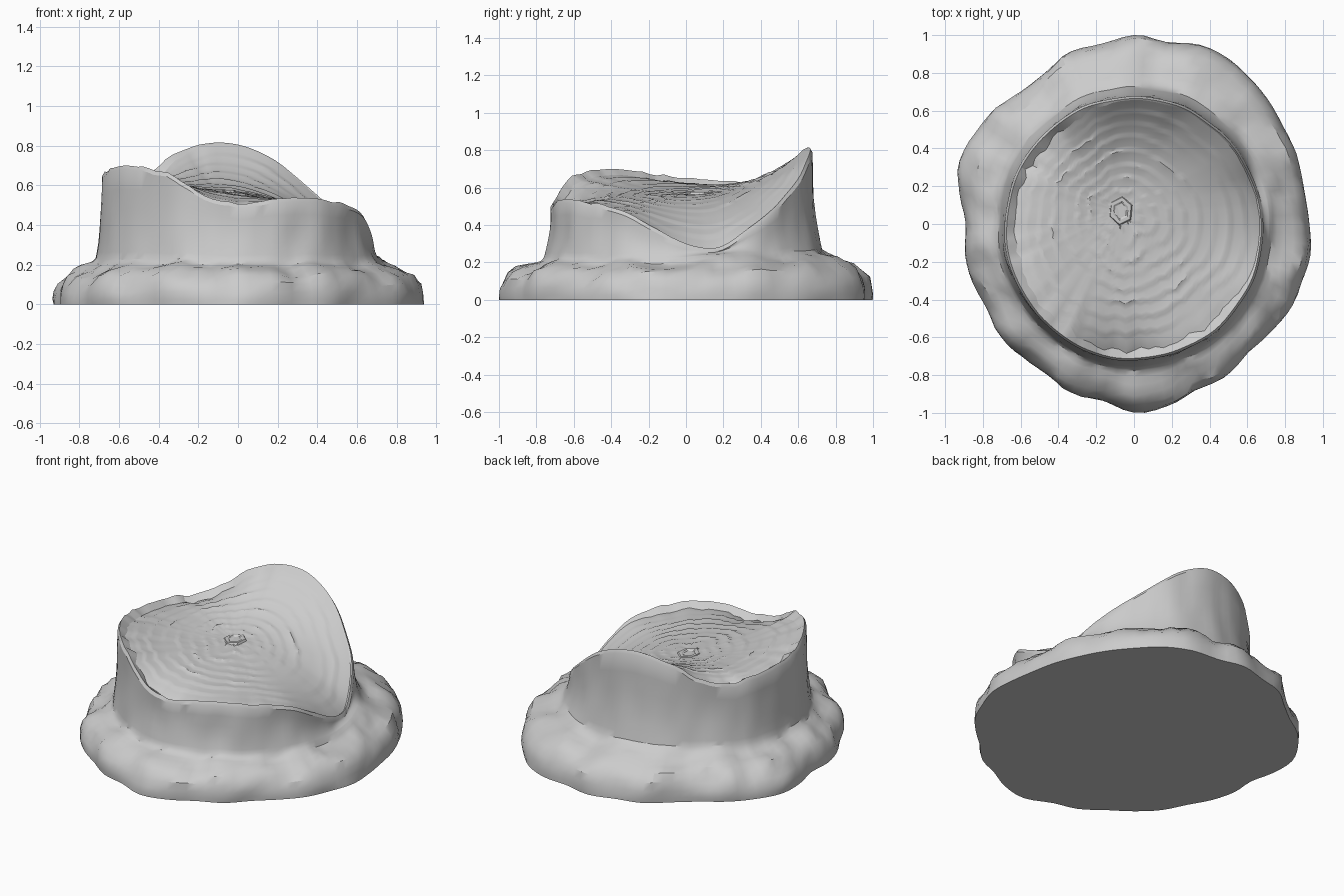
import bpy
import bmesh
from math import sin, cos, tau, pi, radians, degrees
from mathutils import Vector, noise

SEGMENTS = 108

# Radius of the root flare every 10 degrees, counter-clockwise from +x
FLARE = [.93, .92, .93, .94, .96, .98, 1.01, 1.01, .98, 1, .97, .97,
         .93, .92, .95, .97, .98, .94, .89, .91, .91, .9, .92, .92,
         .92, .95, .95, 1, .98, .94, .94, .91, .92, .94, .94, .95]

# Height of the broken rim every 15 degrees
RIM = [.3, .28, .38, .49, .61, .735, .805, .81, .75, .65, .62, .64,
       .65, .67, .695, .69, .66, .56, .505, .535, .535, .515, .48, .39]

# Root flare profile: share of the way from trunk to outline, height
ROOT_PROFILE = [(.995, 0), (1, .025), (.98, .06), (.92, .1), (.79, .138),
                (.62, .163), (.43, .18), (.29, .193), (.18, .207), (.11, .228)]


def around(table, angle):
    """Smooth periodic interpolation of a table of values."""
    count = len(table)
    place = (angle % tau) / tau * count
    i = int(place)
    t = place - i
    a, b, c, d = (table[(i + k) % count] for k in (-1, 0, 1, 2))
    return b + t * ((c - a) + t * ((2*a - 5*b + 4*c - d)
                    + t * (3*(b - c) + d - a))) / 2


def harmonic(order):
    """One cosine and sine pair of the rim height."""
    turns = [tau * order * i / len(RIM) for i in range(len(RIM))]
    half = len(RIM) / 2
    return (order, sum(z * cos(t) for z, t in zip(RIM, turns)) / half,
            sum(z * sin(t) for z, t in zip(RIM, turns)) / half)


HARMONICS = [harmonic(order) for order in range(1, 7)]
GRAIN_CENTRE = Vector((-0.07, 0.07, sum(RIM) / len(RIM) - 0.015))


def saddle(share, angle):
    """Height of the warped cut, calmer towards the grain centre."""
    return GRAIN_CENTRE.z + sum(
        share ** (0.6 + 0.9 * k) * (c * cos(k * angle) + s * sin(k * angle))
        for k, c, s in HARMONICS)


def rough(x, y, z, scale):
    return noise.noise(Vector((x, y, z)) * scale)


def polar(angle, radius, height):
    return Vector((cos(angle) * radius, sin(angle) * radius, height))


def trunk_radius(angle):
    wobble = rough(cos(angle), sin(angle), 5, 3)
    return 0.685 + 0.015 * sin(angle) ** 2 - 0.023 * sin(angle) + 0.01 * wobble


def lip_strength(angle):
    """The bark lip stands proud everywhere but the low and tall sides."""
    turn = degrees(angle % tau)
    return max(0.15, min(1, (turn - 95) / 30, (345 - turn) / 25))


def rim_height(angle):
    jag = rough(cos(angle), sin(angle), 2, 9)
    return around(RIM, angle) + 0.014 * jag * lip_strength(angle)


def inner_edge(angle):
    """Where the cut wood meets the bark lip."""
    lip = lip_strength(angle)
    ragged = 0.03 * rough(cos(angle), sin(angle), 9, 10)
    return polar(angle, trunk_radius(angle) - 0.014 - (0.04 + ragged) * lip,
                 rim_height(angle) - 0.032 * lip)


def bark_column(angle):
    """Points up one side of the stump, from the ground over the lip."""
    core, outline, rim = trunk_radius(angle), around(FLARE, angle), rim_height(angle)
    back = max(0, sin(angle))
    points = []
    for share, height in ROOT_PROFILE:
        # Lumpy roots, fuller and higher at the back
        bulge = sin(pi * min(1, height / 0.25))
        fuller = share + 0.14 * back * bulge * (1 - share)
        radius = core + 0.008 + (outline - core - 0.008) * fuller
        spot = (cos(angle) * radius, sin(angle) * radius, height)
        lump, fine = rough(*spot, 5), rough(*spot, 13)
        radius += bulge * (0.025 * lump + 0.015 * fine)
        z = height * (1 + 0.18 * back + 0.2 * lump * bulge + 0.12 * fine * bulge)
        points.append(polar(angle, radius, min(z, rim - 0.02)))
    # Trunk wall, easing out of the roots
    bottom = points[-1].z
    foot = points[-1].xy.length - core
    top = rim - 0.02
    for step in (0.08, 0.2, 0.36, 0.55, 0.78, 1):
        z = bottom + (top - bottom) * step
        groove = rough(cos(angle), sin(angle), z * 0.5, 6)
        spread = foot * (1 - step) ** 2.4 + 0.014 * groove * sin(pi * step)
        points.append(polar(angle, core + spread, z))
    # Ragged top of the lip, then its inner side
    points.append(polar(angle, core - 0.012, rim))
    points.append(inner_edge(angle))
    return points


def growth_ring(share, angle):
    """Shallow stepped ridges, fading in and out around the grain."""
    wave = share * 9 + 0.7 * rough(cos(angle), sin(angle), share, 1.6)
    step = (wave % 1) ** 2
    fade = 0.5 + 0.8 * rough(cos(angle) * 2, sin(angle) * 2, int(wave) * 3.3, 1)
    return 0.01 * step * max(0, fade) * min(1, (1 - share) * 8)


def cut_column(angle):
    """Points on the cut wood, from the rim to the grain centre."""
    edge = inner_edge(angle)
    gap = edge.z - saddle(1, angle)
    points = [edge]
    rows = 46
    for row in range(rows - 1, 2, -1):
        share = row / rows
        p = GRAIN_CENTRE.lerp(edge, share)
        p.z = saddle(share, angle) + gap * share ** 6 + growth_ring(share, angle)
        points.append(p)
    return points


def finish(name, bm, material):
    mesh = bpy.data.meshes.new(name)
    bm.to_mesh(mesh)
    bm.free()
    obj = bpy.data.objects.new(name, mesh)
    bpy.context.collection.objects.link(obj)
    mesh.materials.append(material)
    bpy.ops.object.select_all(action='DESELECT')
    obj.select_set(True)
    bpy.context.view_layer.objects.active = obj
    bpy.ops.object.shade_smooth_by_angle(angle=radians(32))


def build(name, column, sides, material, cap_first=False, cap_last=False):
    """Skin columns of points, set around the axis, into one band."""
    bm = bmesh.new()
    columns = [[bm.verts.new(p) for p in column(tau * i / sides)]
               for i in range(sides)]
    for i, left in enumerate(columns):
        right = columns[(i + 1) % sides]
        for k in range(len(left) - 1):
            bm.faces.new((left[k], right[k], right[k + 1], left[k + 1]))
    if cap_first:
        bm.faces.new([c[0] for c in reversed(columns)])
    if cap_last:
        bm.faces.new([c[-1] for c in columns])
    finish(name, bm, material)


def pith_column(angle):
    """Small raised six-sided ring, stretched along the grain."""
    points = []
    for radius, height in ((0.07, -0.008), (0.06, 0.01), (0.043, 0.01), (0.033, 0.003)):
        p = polar(angle + 0.4, radius, height)
        p.y *= 1.2
        points.append(GRAIN_CENTRE + p)
    return points


cube = bpy.data.objects.get("Cube")
if cube:
    bpy.data.objects.remove(cube, do_unlink=True)

grey = bpy.data.materials.new("plain_grey")
grey.use_nodes = True
colour = (0.6, 0.6, 0.6, 1)
grey.diffuse_color = colour
grey.node_tree.nodes["Principled BSDF"].inputs["Base Color"].default_value = colour

build("stump_bark", bark_column, SEGMENTS, grey, cap_first=True)
build("cut_wood", cut_column, SEGMENTS, grey, cap_last=True)
build("pith_ring", pith_column, 6, grey, cap_last=True)
